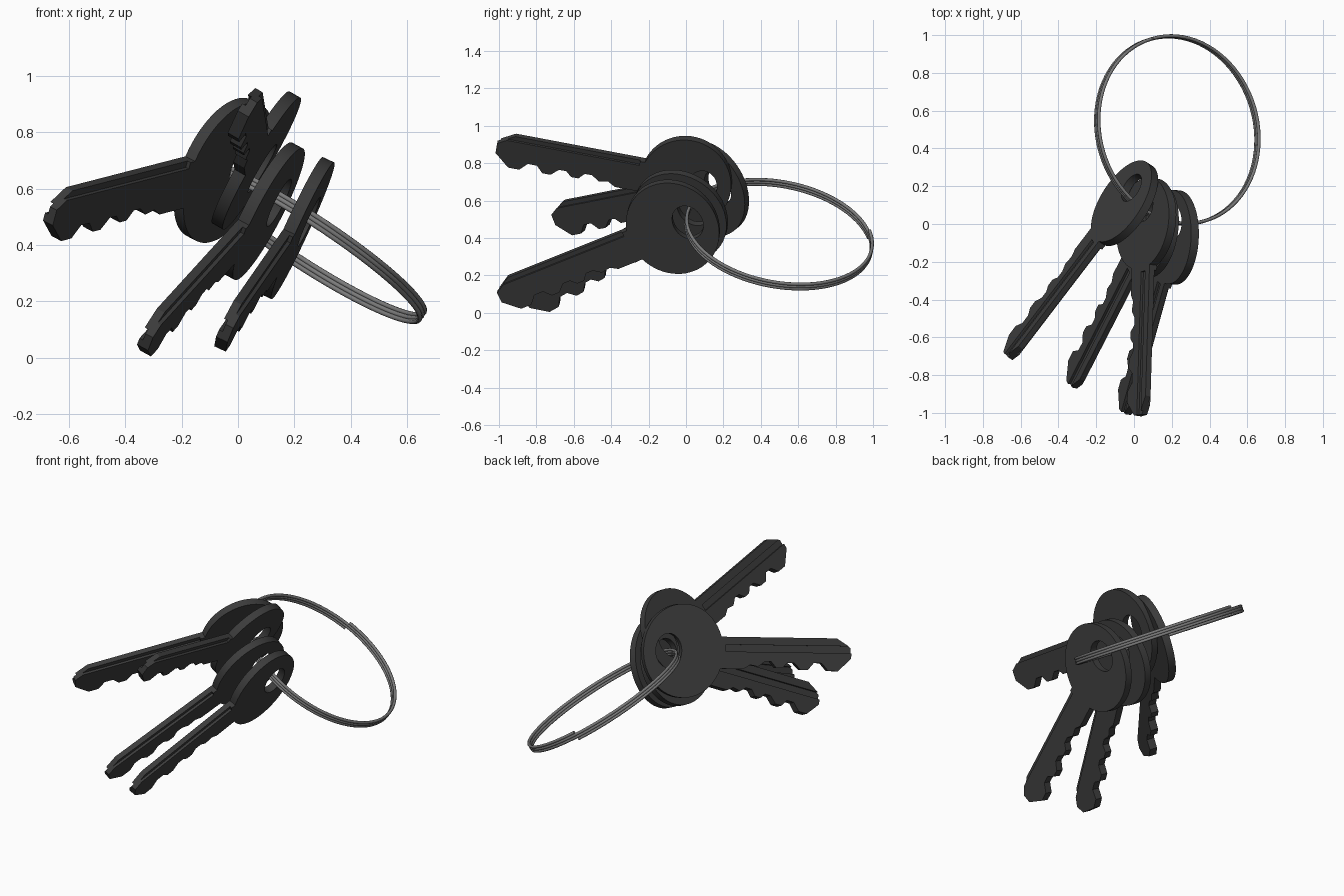
import bpy, math
from mathutils import Vector, Matrix

if "Cube" in bpy.data.objects:
    bpy.data.objects.remove(bpy.data.objects["Cube"])

THICK = 0.045                      # key thickness
HEAD_U, HEAD_V = 0.245, 0.272      # half sizes of the oval key head


def material(name, grey):
    m = bpy.data.materials.new(name)
    m.diffuse_color = (grey, grey, grey, 1)
    m.use_nodes = True
    m.node_tree.nodes["Principled BSDF"].inputs["Base Color"].default_value = m.diffuse_color
    return m


dark = material("dark_metal", 0.045)
steel = material("steel", 0.2)

# blade outline beyond the head: straight back, pointed tip, cut teeth
BLADE = [(0.94, 0.085), (1.03, 0.03), (1.03, -0.03), (0.95, -0.105), (0.89, -0.105),
         (0.85, -0.06), (0.80, -0.06), (0.765, -0.10), (0.72, -0.10), (0.68, -0.06),
         (0.64, -0.06), (0.61, -0.09), (0.57, -0.09), (0.54, -0.055), (0.50, -0.055),
         (0.46, -0.085), (0.41, -0.075), (0.37, -0.10)]


def oval(cu, ru, rv, a0, a1, n):
    return [(cu + ru * math.cos(a0 + (a1 - a0) * i / n),
             rv * math.sin(a0 + (a1 - a0) * i / n)) for i in range(n + 1)]


def add_spline(curve, pts):
    s = curve.splines.new('POLY')
    s.points.add(len(pts) - 1)
    for p, (u, v) in zip(s.points, pts):
        p.co = (u, v, 0, 1)
    s.use_cyclic_u = True


def box(name, lo, hi, matrix):
    lo, hi = Vector(lo), Vector(hi)
    bpy.ops.mesh.primitive_cube_add(size=1)
    ob = bpy.context.object
    ob.name = name
    ob.matrix_world = matrix @ Matrix.Translation((lo + hi) / 2) @ Matrix.Diagonal((*(hi - lo), 1))
    ob.hide_render = True
    return ob


def key(name, centre, along, normal):
    # frame: x along the blade, y away from the teeth, z through the key
    u = Vector(along).normalized()
    v = u.cross(Vector(normal)).normalized()
    w = u.cross(v)
    frame = Matrix.Translation(centre) @ Matrix((u, v, w)).transposed().to_4x4()

    # flat outline with an oval hole, extruded
    a, b = math.asin(0.085 / HEAD_V), math.asin(0.10 / HEAD_V)
    head = oval(0, HEAD_U, HEAD_V, a, 2 * math.pi - b, 56)
    curve = bpy.data.curves.new(name, 'CURVE')
    curve.dimensions = '2D'
    curve.fill_mode = 'BOTH'
    curve.extrude = THICK / 2
    add_spline(curve, head + BLADE[::-1])
    add_spline(curve, oval(-0.09, 0.08, 0.10, 0, 2 * math.pi, 32)[:-1])
    ob = bpy.data.objects.new(name, curve)
    bpy.context.collection.objects.link(ob)
    ob.matrix_world = frame
    bpy.ops.object.select_all(action='DESELECT')
    ob.select_set(True)
    bpy.context.view_layer.objects.active = ob
    bpy.ops.object.convert(target='MESH')
    ob = bpy.context.object
    # weld caps to walls so the solid is closed
    bpy.ops.object.mode_set(mode='EDIT')
    bpy.ops.mesh.select_all(action='SELECT')
    bpy.ops.mesh.remove_doubles(threshold=0.0005)
    bpy.ops.mesh.normals_make_consistent(inside=False)
    bpy.ops.object.mode_set(mode='OBJECT')

    # long milled grooves, one on each face of the blade
    h, d = THICK / 2, 0.014
    cutters = [box(name + "_groove_a", (0.26, 0.0, h - d), (1.2, 0.04, h + 0.05), frame),
               box(name + "_groove_b", (0.26, 0.06, -h - 0.05), (1.2, 0.2, -h + d), frame)]
    for c in cutters:
        m = ob.modifiers.new("groove", 'BOOLEAN')
        m.operation = 'DIFFERENCE'
        m.solver = 'EXACT'
        m.object = c
    bpy.ops.object.select_all(action='DESELECT')
    ob.select_set(True)
    bpy.context.view_layer.objects.active = ob
    for m in list(ob.modifiers):
        bpy.ops.object.modifier_apply(modifier=m.name)
    for c in cutters:
        bpy.data.objects.remove(c)
    ob.data.materials.clear()
    ob.data.materials.append(dark)
    bpy.ops.object.shade_smooth_by_angle(angle=math.radians(25))


# four keys fanned out on the ring
key("key_left", (-0.05, 0.11, 0.665), (-0.60, -0.785, -0.155), (0.77, -0.50, -0.40))
key("key_upper", (0.065, 0.0, 0.70), (-0.03, -0.98, 0.185), (0.86, -0.12, -0.50))
key("key_middle", (0.09, -0.03, 0.52), (-0.41, -0.80, -0.45), (0.86, -0.18, -0.47))
key("key_right", (0.21, -0.07, 0.46), (-0.25, -0.90, -0.36), (0.90, -0.08, -0.42))

# split ring: three stacked turns of round wire
turns, steps, pitch, radius = 3, 80, 0.015, 0.502
curve = bpy.data.curves.new("split_ring", 'CURVE')
curve.dimensions = '3D'
curve.bevel_depth = 0.009
curve.bevel_resolution = 2
curve.use_fill_caps = True
s = curve.splines.new('POLY')
s.points.add(turns * steps)
for i, p in enumerate(s.points):
    t = 2 * math.pi * i / steps
    p.co = (radius * math.cos(t), radius * math.sin(t), pitch * (i / steps - turns / 2), 1)
ring = bpy.data.objects.new("split_ring", curve)
bpy.context.collection.objects.link(ring)
axis = Vector((0.54, 0.16, 0.825))
ring.matrix_world = Matrix.Translation((0.23, 0.497, 0.42)) @ axis.to_track_quat('Z', 'Y').to_matrix().to_4x4()
curve.materials.append(steel)
